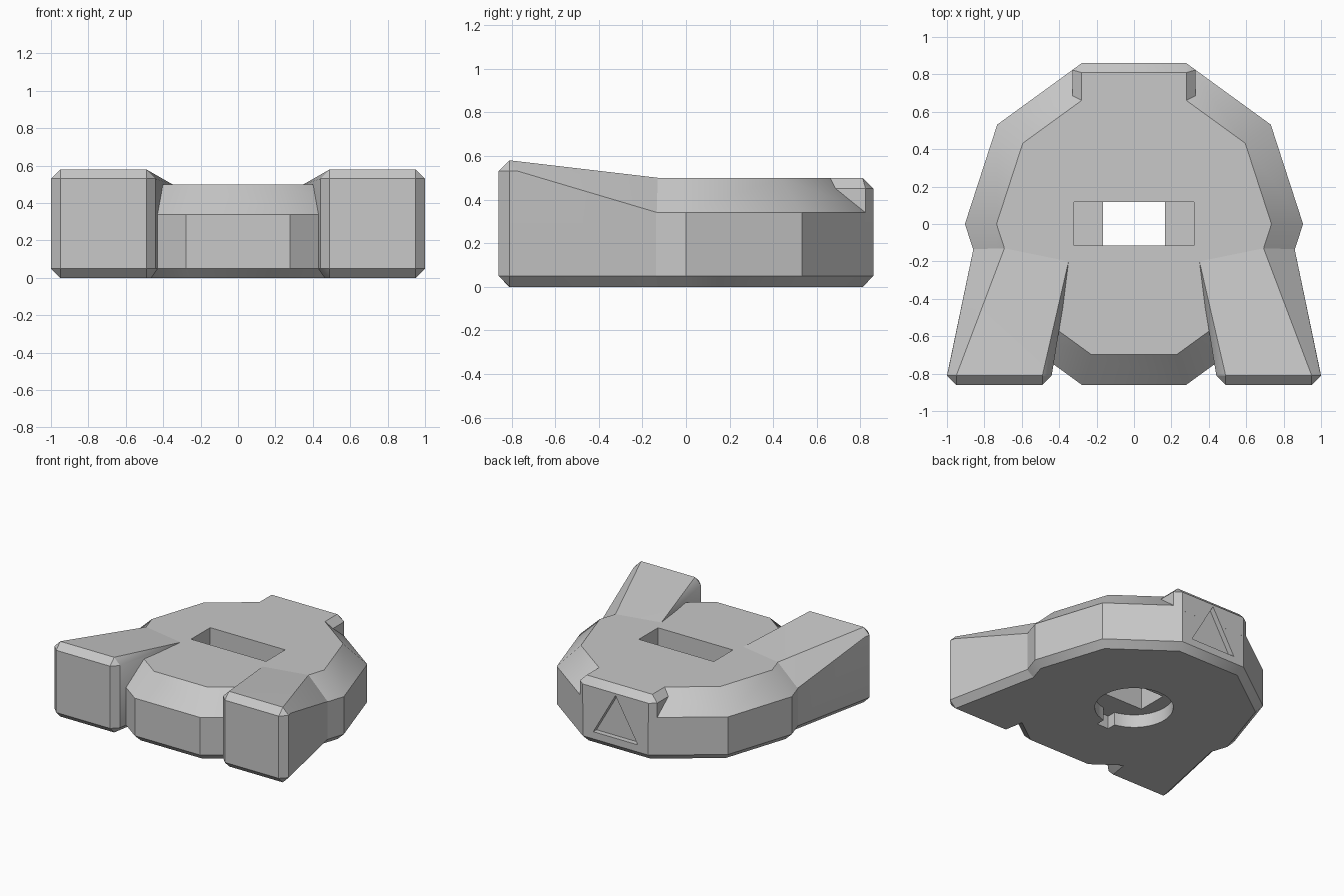
import bpy, bmesh
from math import cos, sin, pi, radians

cube = bpy.data.objects.get("Cube")
if cube:
    bpy.data.objects.remove(cube, do_unlink=True)

grey = bpy.data.materials.new("plain_grey")
grey.use_nodes = True
colour = (0.58, 0.58, 0.58, 1)
grey.diffuse_color = colour
grey.node_tree.nodes["Principled BSDF"].inputs["Base Color"].default_value = colour


def hull(name, points):
    """Convex solid wrapped around a few corner points."""
    bm = bmesh.new()
    for p in points:
        bm.verts.new(p)
    bmesh.ops.convex_hull(bm, input=bm.verts[:])
    bmesh.ops.delete(bm, geom=[v for v in bm.verts if not v.link_faces], context='VERTS')
    bmesh.ops.dissolve_limit(bm, angle_limit=radians(0.5), verts=bm.verts[:], edges=bm.edges[:])
    return finish(name, bm)


def prism(name, outline, y0, y1):
    """Outline of (x, z) pairs extruded along y."""
    bm = bmesh.new()
    face = bm.faces.new([bm.verts.new((x, y0, z)) for x, z in outline])
    out = bmesh.ops.extrude_face_region(bm, geom=[face])
    for v in out["geom"]:
        if isinstance(v, bmesh.types.BMVert):
            v.co.y = y1
    return finish(name, bm)


def finish(name, bm):
    bmesh.ops.recalc_face_normals(bm, faces=bm.faces[:])
    mesh = bpy.data.meshes.new(name)
    bm.to_mesh(mesh)
    bm.free()
    mesh.materials.append(grey)
    obj = bpy.data.objects.new(name, mesh)
    bpy.context.collection.objects.link(obj)
    return obj


def activate(obj):
    bpy.ops.object.select_all(action='DESELECT')
    obj.select_set(True)
    bpy.context.view_layer.objects.active = obj


def cut(obj, cutters):
    activate(obj)
    for c in cutters:
        mod = obj.modifiers.new(c.name, 'BOOLEAN')
        mod.operation = 'DIFFERENCE'
        mod.solver = 'EXACT'
        mod.object = c
        bpy.ops.object.modifier_apply(modifier=mod.name)


def ring(radius, z, sides):
    return [(radius * cos(2 * pi * i / sides), radius * sin(2 * pi * i / sides), z)
            for i in range(sides)]


# Ten-sided body with a chamfered base and a sloping shoulder
body = hull("body", ring(0.852, 0, 10) + ring(0.904, 0.05, 10)
            + ring(0.904, 0.34, 10) + ring(0.735, 0.5, 10))

# Raised back block with chamfered top edges
block_points = []
for s in (-1, 1):
    for z in (0.3, 0.45):
        block_points += [(s * 0.28, 0.86, z), (s * 0.33, 0.823, z), (s * 0.33, 0.45, z)]
    block_points += [(s * 0.28, 0.81, 0.5), (s * 0.28, 0.45, 0.5)]
back_block = hull("back_block", block_points)

# Two splayed front arms, rising towards the front
arm_points = [
    # flat base, then the wall above the base chamfer
    (0.49, -0.81, 0), (0.95, -0.81, 0), (0.81, -0.13, 0), (0.41, -0.35, 0),
    (0.49, -0.86, 0.05), (0.95, -0.86, 0.05), (1, -0.81, 0.05),
    (0.858, -0.13, 0.05), (0.36, -0.32, 0.05), (0.44, -0.81, 0.05),
    # top of the walls
    (0.49, -0.86, 0.53), (0.95, -0.86, 0.53), (1, -0.81, 0.53),
    (0.99, -0.77, 0.53), (0.858, -0.13, 0.34), (0.36, -0.32, 0.49), (0.44, -0.81, 0.53),
    # sloping top
    (0.49, -0.81, 0.58), (0.95, -0.81, 0.58), (0.693, -0.13, 0.5), (0.35, -0.2, 0.5),
]
arms = [hull(name, [(s * x, y, z) for x, y, z in arm_points])
        for name, s in (("left_arm", 1), ("right_arm", -1))]

# Stepped slot through the top, round socket and key notch underneath
slot_half = [(0.165, -0.1), (0.165, 0.28), (0.32, 0.28), (0.32, 0.7)]
slot = prism("slot_cutter", slot_half + [(-x, z) for x, z in reversed(slot_half)], -0.115, 0.118)
socket = hull("socket_cutter", ring(0.275, -0.1, 40) + ring(0.275, 0.1, 40))
notch = prism("notch_cutter", [(-0.05, -0.1), (0.05, -0.1), (0.05, 0.1), (-0.05, 0.1)], -0.34, -0.2)

# Triangular recess in the back
triangle = prism("triangle_cutter", [(-0.19, 0.105), (0.19, 0.105), (0, 0.435)], 0.82, 1)

cut(body, [slot, socket, notch, triangle])
cut(back_block, [triangle])
for c in (slot, socket, notch, triangle):
    bpy.data.objects.remove(c, do_unlink=True)

for obj in [body, back_block] + arms:
    activate(obj)
    bpy.ops.object.shade_smooth_by_angle(angle=radians(30))
